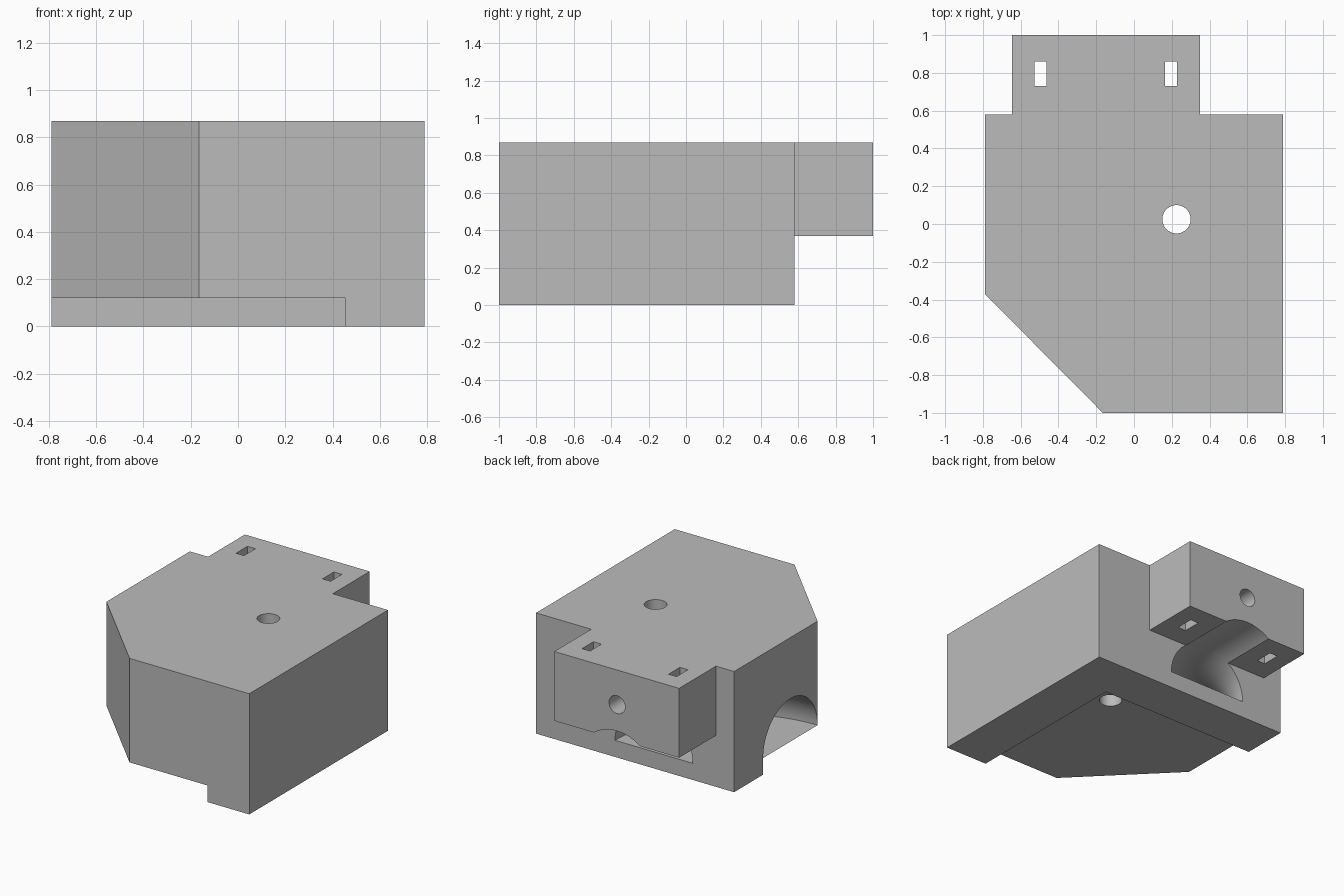
import bpy, bmesh, math
from mathutils import Vector

if "Cube" in bpy.data.objects:
    bpy.data.objects.remove(bpy.data.objects["Cube"], do_unlink=True)

HEIGHT, FLOOR = 0.87, 0.12      # overall height, pocket ceiling level
BACK = 0.58                     # back face of the main block
TAB_X = -0.15                   # centre line of the rear tab

grey = bpy.data.materials.new("plain grey")
grey.use_nodes = True
grey.diffuse_color = (0.5, 0.5, 0.5, 1)
grey.node_tree.nodes["Principled BSDF"].inputs["Base Color"].default_value = (0.5, 0.5, 0.5, 1)


def finish(name, bm):
    bmesh.ops.recalc_face_normals(bm, faces=bm.faces)
    mesh = bpy.data.meshes.new(name)
    bm.to_mesh(mesh)
    bm.free()
    mesh.materials.append(grey)
    obj = bpy.data.objects.new(name, mesh)
    bpy.context.collection.objects.link(obj)
    return obj


def prism(name, outline, z0, z1):
    bm = bmesh.new()
    face = bm.faces.new([bm.verts.new((x, y, z0)) for x, y in outline])
    top = bmesh.ops.extrude_face_region(bm, geom=[face])["geom"]
    bmesh.ops.translate(bm, vec=(0, 0, z1 - z0),
                        verts=[v for v in top if isinstance(v, bmesh.types.BMVert)])
    return finish(name, bm)


def box(name, x0, x1, y0, y1, z0, z1):
    return prism(name, [(x0, y0), (x1, y0), (x1, y1), (x0, y1)], z0, z1)


def rod(name, centre, radius, depth, tilt=0):
    bpy.ops.mesh.primitive_cylinder_add(vertices=48, radius=radius, depth=depth,
                                        location=centre, rotation=(tilt, 0, 0))
    obj = bpy.context.object
    obj.name = name
    obj.data.materials.append(grey)
    return obj


def elbow(name, centre, bend, radius, steps=40, sides=40):
    """Half-round duct: straight lead-in, quarter bend, straight run out of the back."""
    stations = [(Vector((-0.2, 0, 0)), -math.pi / 2)]
    stations += [(Vector(), -math.pi / 2 * (1 - i / steps)) for i in range(steps + 1)]
    stations += [(Vector((0, 0.6, 0)), 0)]
    bm = bmesh.new()
    rings = []
    for shift, angle in stations:
        out = Vector((math.cos(angle), math.sin(angle), 0))
        ring = []
        for k in range(sides + 1):
            t = math.pi * k / sides
            p = centre + shift + out * (bend + radius * math.cos(t))
            p.z = FLOOR + radius * math.sin(t)
            ring.append(bm.verts.new(p))
        rings.append(ring)
    for a, b in zip(rings, rings[1:]):
        for k in range(sides + 1):
            n = (k + 1) % (sides + 1)
            bm.faces.new((a[k], a[n], b[n], b[k]))
    bm.faces.new(rings[0])
    bm.faces.new(rings[-1])
    return finish(name, bm)


# Main block and rear tab share one footprint with a chamfered front corner
block = prism("housing_block", [
    (-0.79, -0.37), (-0.165, -1), (0.79, -1), (0.79, BACK), (0.35, BACK),
    (0.35, 1), (-0.645, 1), (-0.645, BACK), (-0.79, BACK)], 0, HEIGHT)

cutters = [
    box("tab_undercut", -1, 1, BACK, 1.2, -0.2, 0.37),
    elbow("duct_channel", Vector((-0.79, BACK, 0)), 0.64, 0.31),
    box("underside_pocket", -1, 0.455, -1.2, 0.25, -0.2, FLOOR),
    rod("vertical_hole", (0.225, 0.025, 0.5), 0.075, 2),
    rod("tab_hole", (TAB_X, 0.9, 0.62), 0.064, 0.64, math.pi / 2),
]
# Matching strap slots either side of the tab centre
for side in (-1, 1):
    x = TAB_X + side * 0.345
    cutters.append(box("strap_slot", x - 0.032, x + 0.032, 0.73, 0.86, 0.2, 1))

bpy.context.view_layer.objects.active = block
for cutter in cutters:
    cutter.hide_render = True
    mod = block.modifiers.new(cutter.name, "BOOLEAN")
    mod.operation, mod.solver, mod.object = "DIFFERENCE", "EXACT", cutter
    bpy.ops.object.modifier_apply(modifier=mod.name)
    bpy.data.objects.remove(cutter, do_unlink=True)

bpy.ops.object.select_all(action="DESELECT")
block.select_set(True)
bpy.ops.object.shade_smooth_by_angle(angle=math.radians(30))
